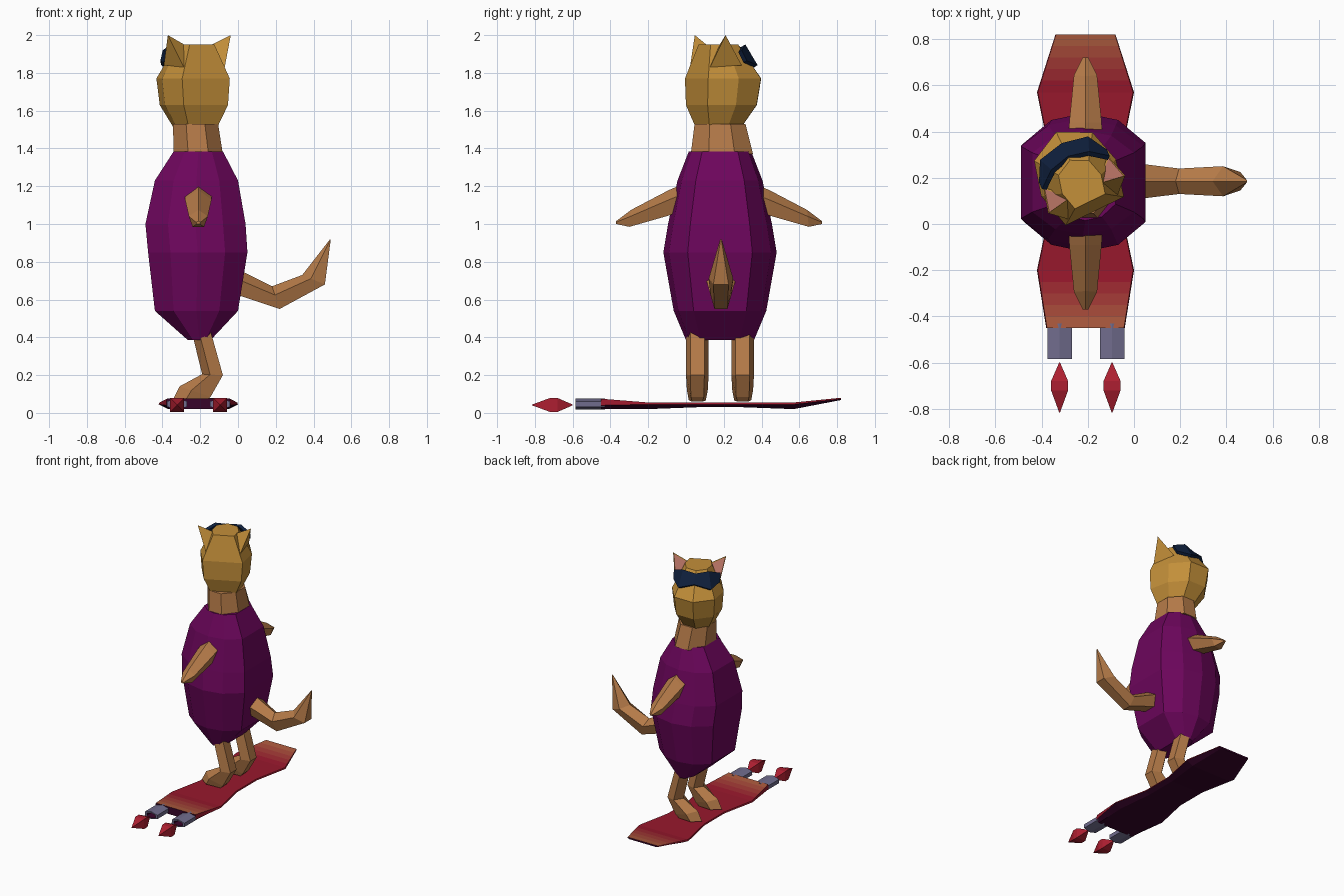
import bpy, bmesh
from math import sin, cos, pi
from mathutils import Vector

if "Cube" in bpy.data.objects:
    bpy.data.objects.remove(bpy.data.objects["Cube"])

CX, CY = -0.21, 0.18          # centre of rider and board


def mat(name, rgb):
    m = bpy.data.materials.new(name)
    m.diffuse_color = [(c / 255) ** 2.2 for c in rgb] + [1]
    m.use_nodes = True
    m.node_tree.nodes["Principled BSDF"].inputs["Base Color"].default_value = m.diffuse_color
    return m


PURPLE = mat("purple", (108, 14, 92))
FUR = mat("brown_fur", (180, 122, 74))
GOLD = mat("gold_fur", (194, 142, 60))
PINK = mat("pink", (178, 112, 98))
NAVY = mat("navy", (22, 36, 62))
DARK = mat("dark_plum", (58, 12, 46))
GREY = mat("steel", (112, 108, 140))
FLAME = mat("flame", (172, 36, 52))
GRAD = [mat("board_%d" % i, (150 + 5 * i, 30 + 15 * i, 48 + 4 * i)) for i in range(5)]


def make(name, verts, faces, mats):
    me = bpy.data.meshes.new(name)
    me.from_pydata([tuple(v) for v in verts], [], faces)
    for m in mats:
        me.materials.append(m)
    bm = bmesh.new()
    bm.from_mesh(me)
    bmesh.ops.recalc_face_normals(bm, faces=bm.faces)
    bm.to_mesh(me)
    bm.free()
    ob = bpy.data.objects.new(name, me)
    bpy.context.collection.objects.link(ob)
    return ob


def loft(name, rings, *mats):
    n = len(rings[0])
    verts = [v for r in rings for v in r]
    faces = [(k * n + i, k * n + (i + 1) % n, (k + 1) * n + (i + 1) % n, (k + 1) * n + i)
             for k in range(len(rings) - 1) for i in range(n)]
    faces += [tuple(range(n)), tuple(range(len(verts) - n, len(verts)))]
    return make(name, verts, faces, mats)


def limb(name, stations, place):
    """Five-sided limb: each station is outer point, inner point, half width."""
    rings = []
    for (ua, za), (ub, zb), hw in stations:
        ring = []
        for i in range(5):
            a = pi / 2 + i * 2 * pi / 5
            t = (sin(a) + 0.81) / 1.81
            ring.append(place(ub + (ua - ub) * t, cos(a) * hw / 0.95, zb + (za - zb) * t))
        rings.append(ring)
    return loft(name, rings, FUR)


# Body: ten-sided rings with broad flat front and back
shape = [(1, -.57), (1, .57), (.55, .9), (0, 1), (-.55, .9),
         (-1, .57), (-1, -.57), (-.55, -.9), (0, -1), (.55, -.9)]
levels = [(1.385, -.21, .13, .165), (1.23, -.22, .22, .225), (1.0, -.225, .265, .275),
          (.85, -.213, .263, .30), (.54, -.22, .22, .245), (.385, -.205, .06, .18)]
loft("body", [[(cx + hx * x, CY + hy * y, z) for x, y in shape]
              for z, cx, hx, hy in levels], PURPLE)

# Neck
loft("neck", [[(cx + hx * cos(i * pi / 4 + pi / 8) * 1.08, cy + hy * sin(i * pi / 4 + pi / 8) * 1.08, z)
               for i in range(8)]
              for z, cx, cy, hx, hy in [(1.37, -.21, .19, .13, .165), (1.53, -.225, .18, .12, .135)]], FUR)

# Arms, mirrored across the body
arm = [((-.02, 1.21), (-.02, 1.07), .072), ((-.09, 1.18), (-.09, 1.045), .07),
       ((-.29, 1.075), (-.30, .985), .05), ((-.37, 1.015), (-.37, 1.0), .012)]
limb("front_arm", arm, lambda u, v, z: (CX + v, u, z))
limb("rear_arm", arm, lambda u, v, z: (CX + v, 2 * CY - .01 - u, z))

# Legs with bent knees and feet
leg = [((-.25, .45), (-.15, .45), .06), ((-.19, .205), (-.08, .20), .06),
       ((-.31, .14), (-.145, .085), .055), ((-.345, .07), (-.17, .06), .045)]
for nm, y in (("front_leg", .06), ("rear_leg", .30)):
    limb(nm, leg, lambda u, v, z: (u, y + v, z))

# Tail
limb("tail", [((0, .76), (-.02, .63), .08), ((.18, .67), (.22, .55), .055),
              ((.34, .73), (.46, .68), .065), ((.488, .92), (.49, .91), .005)],
     lambda u, v, z: (u, .185 + v, z))

# Head, turned to one side
R, F = Vector((.9, .44, 0)), Vector((-.44, .9, 0))


def head_pt(r, f, z):
    return Vector((-.24, .2, z)) + R * r + F * f


half = [(.14, -.16), (.18, 0), (.14, .15)]
outline = half + [(0, .22)] + [(-r, f) for r, f in reversed(half)]
loft("head", [[head_pt(r * s, f * s + d, z) for r, f in outline]
              for z, s, d in [(1.505, .58, -.03), (1.63, .93, -.01), (1.77, 1, 0), (1.95, .52, -.03)]], GOLD)

# Ears with pink inner face
for nm, s in (("left_ear", -1), ("right_ear", 1)):
    pts = [head_pt(s * r, f, z) for r, f, z in
           [(.185, -.08, 2.0), (.12, -.14, 1.83), (.06, -.06, 1.94), (.155, .03, 1.84)]]
    ear = make(nm, pts, [(0, 2, 3), (0, 1, 2), (0, 3, 1), (1, 3, 2)], [GOLD, PINK])
    bm = bmesh.new()
    bm.from_mesh(ear.data)
    bm.faces.ensure_lookup_table()
    inner = bm.faces[0]
    bmesh.ops.inset_individual(bm, faces=[inner], thickness=.012, depth=-.004)
    inner.material_index = 1
    bm.to_mesh(ear.data)
    bm.free()

# Goggles resting on the forehead
up = [(.155, .02, 1.915), (.085, .075, 1.945), (0, .095, 1.93)]
low = [(.155, .05, 1.86), (.11, .135, 1.835), (0, .158, 1.875)]
rows = [[head_pt(-r, f, z) for r, f, z in row] + [head_pt(r, f, z) for r, f, z in row[1::-1]]
        for row in (up, low)]
gog = make("goggles", rows[0] + rows[1], [(i, i + 5, i + 6, i + 1) for i in range(4)], [NAVY])
sol = gog.modifiers.new("thickness", "SOLIDIFY")
sol.thickness, sol.offset = .022, 0

# Board: y, top half width, bottom half width, bottom z, edge z, top z
keys = [(-.45, .17, .15, .02, .04, .075), (-.20, .21, .16, .02, .045, .055), (.06, .155, .12, .03, .045, .055),
        (.30, .155, .12, .03, .045, .055), (.57, .21, .16, .02, .045, .055), (.82, .13, .11, .068, .074, .08)]
secs, tint = [], []
for k, (a, b) in enumerate(zip(keys, keys[1:])):
    steps = 5 if k in (0, 4) else 1
    for i in range(steps):
        secs.append([p + (q - p) * i / steps for p, q in zip(a, b)])
        tint.append(4 - i if k == 0 else i if k == 4 else 0)
secs.append(keys[-1])
board = loft("board", [[(CX - wb, y, zb), (CX + wb, y, zb), (CX + wt, y, ze), (CX + wt * .98, y, zt),
                        (CX - wt * .98, y, zt), (CX - wt, y, ze)] for y, wt, wb, zb, ze, zt in secs],
             *GRAD, DARK)
for p in board.data.polygons:
    i = p.index // 6
    if p.index >= 6 * len(tint) or p.index % 6 in (0, 1, 5):
        p.material_index = 5
    elif p.index % 6 == 3:
        p.material_index = tint[i]

# Thrusters with hollow ends, and their flames
for side, x in (("left", -.322), ("right", -.095)):
    loft(side + "_thruster", [[(x + r * cos(i * pi / 3 + .52) * 1.15, y, .047 + r * .55 * sin(i * pi / 3 + .52))
                               for i in range(6)]
                              for y, r in [(-.43, .053), (-.585, .053), (-.585, .036), (-.50, .034)]], GREY, DARK)
    ob = bpy.data.objects[side + "_thruster"]
    for p in ob.data.polygons:
        if 12 <= p.index < 18 or p.index == 19:
            p.material_index = 1
    loft(side + "_flame", [[(x + r * cos(i * pi / 2 + pi / 4) * 1.41, y, .042 + r * sin(i * pi / 2 + pi / 4) * 1.41)
                            for i in range(4)]
                           for y, r in [(-.60, .002), (-.68, .037), (-.72, .037), (-.815, .002)]], FLAME)
